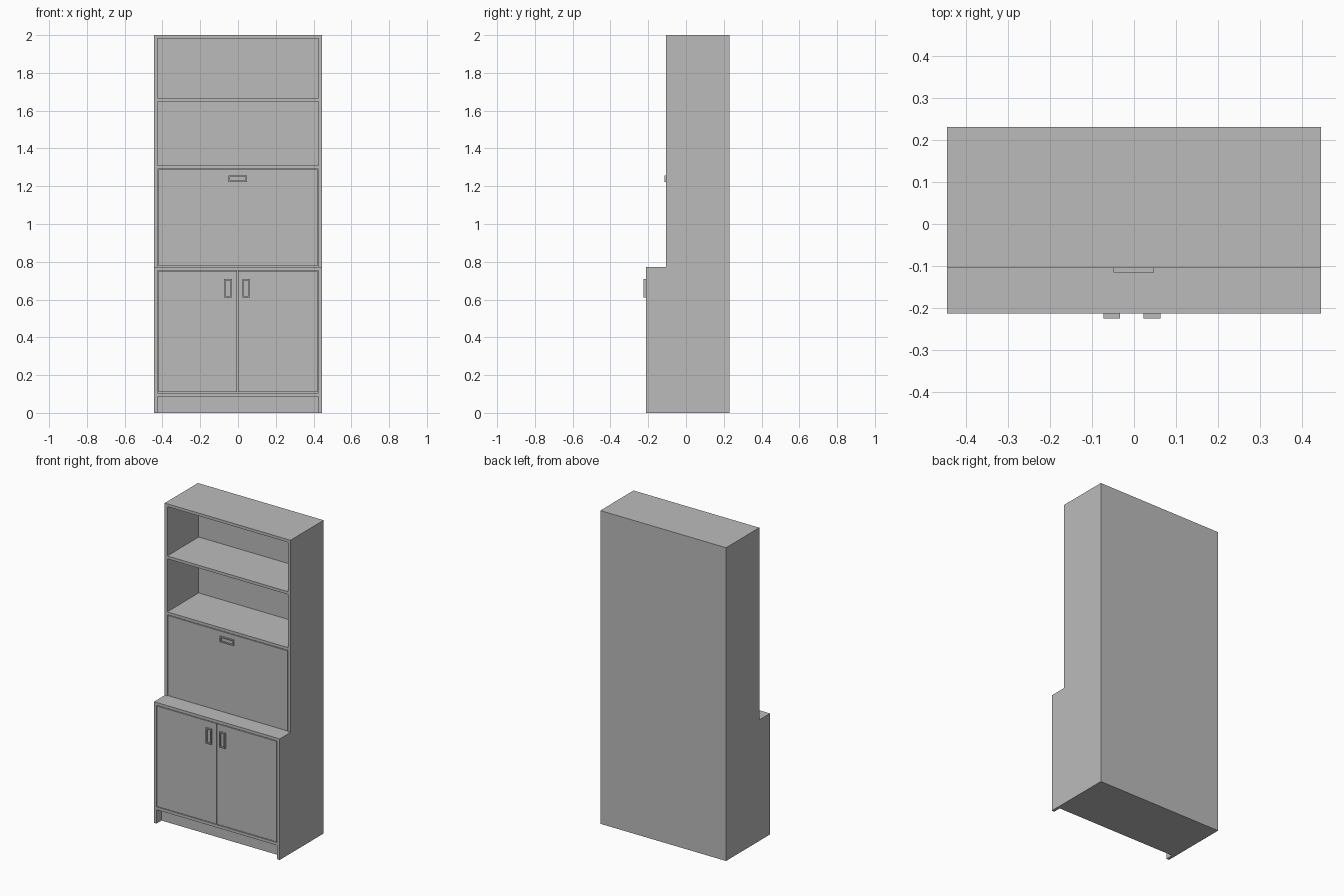
import bpy
import bmesh

cube = bpy.data.objects.get("Cube")
if cube:
    bpy.data.objects.remove(cube, do_unlink=True)

grey = bpy.data.materials.new("plain grey")
grey.use_nodes = True
COLOUR = (0.5, 0.5, 0.5, 1)
grey.diffuse_color = COLOUR
grey.node_tree.nodes["Principled BSDF"].inputs["Base Color"].default_value = COLOUR

HALF, PANEL = 0.444, 0.018           # half width, board thickness
INNER = HALF - PANEL
BACK, UPPER, LOWER = 0.23, -0.105, -0.213   # back and two front planes
STEP, TOP = 0.773, 2.0
GAP = 0.004


def finish(name, bm):
    bmesh.ops.recalc_face_normals(bm, faces=bm.faces)
    mesh = bpy.data.meshes.new(name)
    bm.to_mesh(mesh)
    bm.free()
    mesh.materials.append(grey)
    obj = bpy.data.objects.new(name, mesh)
    bpy.context.collection.objects.link(obj)
    return obj


def box(name, x, y, z):
    bm = bmesh.new()
    bmesh.ops.create_cube(bm, size=1)
    for v in bm.verts:
        v.co = [lo + (c + 0.5) * (hi - lo) for c, (lo, hi) in zip(v.co, (x, y, z))]
    return finish(name, bm)


def side_panel(name, x):
    # Stepped outline extruded to board thickness
    outline = [(LOWER, 0), (BACK, 0), (BACK, TOP), (UPPER, TOP), (UPPER, STEP), (LOWER, STEP)]
    bm = bmesh.new()
    face = bm.faces.new([bm.verts.new((x, y, z)) for y, z in outline])
    ext = bmesh.ops.extrude_face_region(bm, geom=[face])
    verts = [g for g in ext["geom"] if isinstance(g, bmesh.types.BMVert)]
    bmesh.ops.translate(bm, verts=verts, vec=(PANEL, 0, 0))
    return finish(name, bm)


def handle(name, x, z, w, h, y, depth):
    # Rectangular plate with a sunken finger recess
    bm = bmesh.new()
    bmesh.ops.create_cube(bm, size=1)
    for v in bm.verts:
        v.co = (x + v.co.x * w, y + (v.co.y - 0.5) * depth, z + v.co.z * h)
    bm.normal_update()
    front = min(bm.faces, key=lambda f: f.calc_center_median().y)
    bmesh.ops.inset_region(bm, faces=[front], thickness=0.01)
    ext = bmesh.ops.extrude_face_region(bm, geom=[front])
    bmesh.ops.delete(bm, geom=[front], context="FACES_ONLY")
    verts = [g for g in ext["geom"] if isinstance(g, bmesh.types.BMVert)]
    bmesh.ops.translate(bm, verts=verts, vec=(0, depth * 0.8, 0))
    return finish(name, bm)


# Carcass
side_panel("right_side_panel", -HALF)
side_panel("left_side_panel", INNER)
span = (-INNER, INNER)
inside = BACK - PANEL
box("back_panel", span, (inside, BACK), (0, TOP))
box("plinth", span, (LOWER + 0.05, inside), (0, 0.088))

# Horizontal boards: name, front plane, top height
for name, front, z in (("top_board", UPPER, TOP), ("upper_shelf", UPPER, 1.667),
                       ("lower_shelf", UPPER, 1.31), ("countertop", LOWER, STEP),
                       ("bottom_board", LOWER, 0.106)):
    box(name, span, (front, inside), (z - PANEL, z))

# Doors, flush with the carcass and separated by thin gaps
edge = INNER - GAP
box("drop_front_door", (-edge, edge), (UPPER, UPPER + PANEL), (STEP + GAP, 1.292 - GAP))
low_z = (0.106 + GAP, STEP - PANEL - GAP)
box("right_door", (-edge, -GAP), (LOWER, LOWER + PANEL), low_z)
box("left_door", (0, edge), (LOWER, LOWER + PANEL), low_z)

# Handles
handle("drop_front_handle", -0.001, 1.24, 0.096, 0.036, UPPER, 0.01)
handle("right_door_handle", -0.053, 0.66, 0.04, 0.098, LOWER, 0.012)
handle("left_door_handle", 0.043, 0.66, 0.04, 0.098, LOWER, 0.012)
